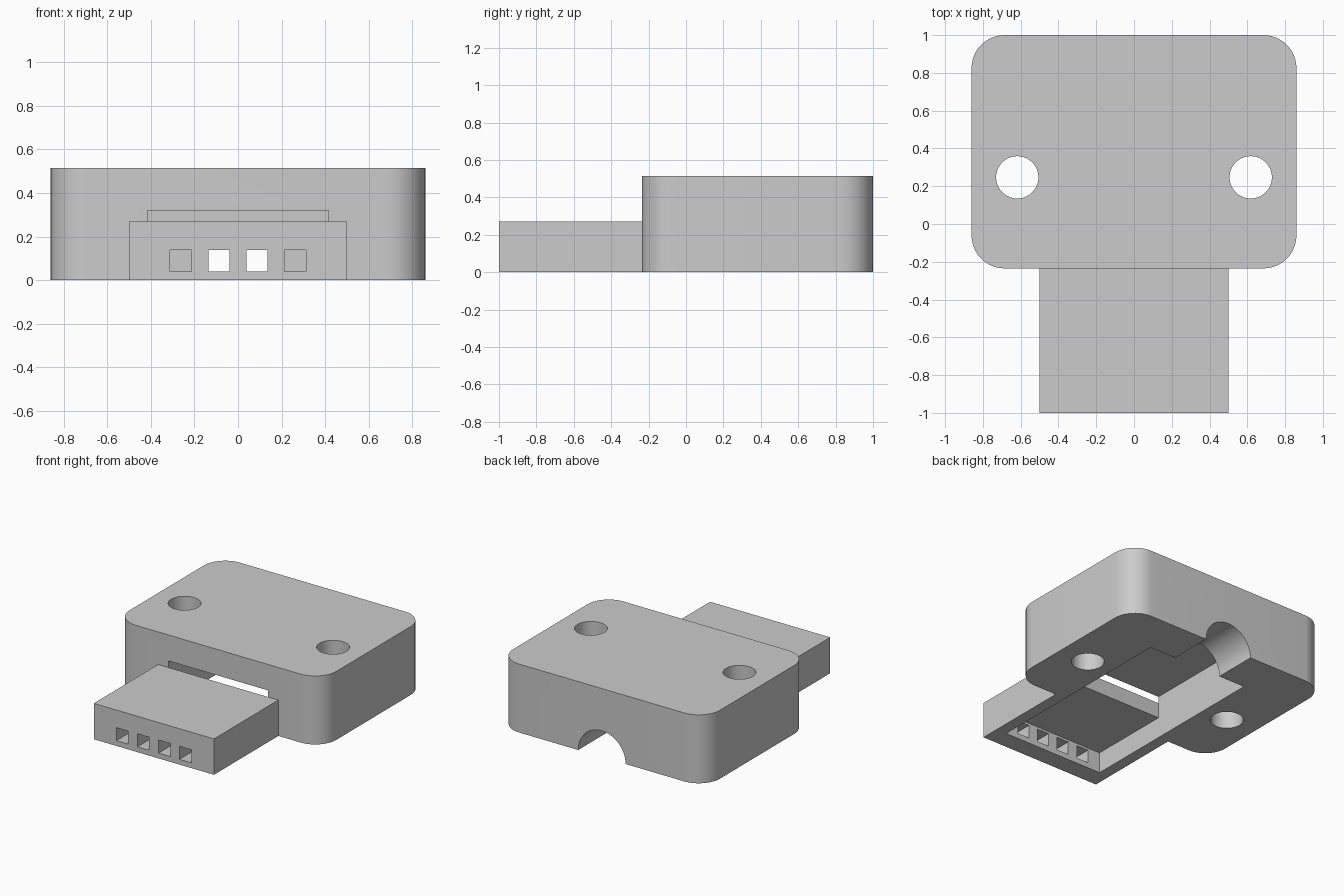
import bpy
import bmesh
import math
from mathutils import Matrix, Vector

default_cube = bpy.data.objects.get("Cube")
if default_cube:
    bpy.data.objects.remove(default_cube)

grey = bpy.data.materials.new("plain grey")
grey.use_nodes = True
colour = (0.6, 0.6, 0.6, 1)
grey.diffuse_color = colour
grey.node_tree.nodes["Principled BSDF"].inputs["Base Color"].default_value = colour


def make_object(name, bm):
    mesh = bpy.data.meshes.new(name)
    bm.to_mesh(mesh)
    bm.free()
    mesh.materials.append(grey)
    obj = bpy.data.objects.new(name, mesh)
    bpy.context.collection.objects.link(obj)
    return obj


def box(name, low, high, corner_radius=0):
    """Box between two corners, with optional rounded upright edges."""
    low, high = Vector(low), Vector(high)
    bm = bmesh.new()
    bmesh.ops.create_cube(bm, size=1)
    bmesh.ops.scale(bm, vec=high - low, verts=bm.verts)
    bmesh.ops.translate(bm, vec=(low + high) / 2, verts=bm.verts)
    if corner_radius:
        upright = [e for e in bm.edges
                   if abs(e.verts[0].co.z - e.verts[1].co.z) > 0.1]
        bmesh.ops.bevel(bm, geom=upright, offset=corner_radius, segments=12,
                        profile=0.5, affect='EDGES')
    return make_object(name, bm)


def cylinder(name, radius, length, centre, along_y=False):
    bm = bmesh.new()
    turn = Matrix.Rotation(math.pi / 2 if along_y else 0, 4, 'X')
    bmesh.ops.create_cone(bm, cap_ends=True, segments=64, radius1=radius,
                          radius2=radius, depth=length,
                          matrix=Matrix.Translation(centre) @ turn)
    return make_object(name, bm)


def cut(target, cutters):
    """Subtract each cutter, then remove it and set the shading."""
    bpy.ops.object.select_all(action='DESELECT')
    bpy.context.view_layer.objects.active = target
    target.select_set(True)
    for cutter in cutters:
        cutter.hide_render = True
        mod = target.modifiers.new("cut", 'BOOLEAN')
        mod.operation = 'DIFFERENCE'
        mod.solver = 'EXACT'
        mod.object = cutter
        bpy.ops.object.modifier_apply(modifier=mod.name)
        bpy.data.objects.remove(cutter)
    bpy.ops.object.shade_smooth_by_angle(angle=math.radians(30))


JOINT = -0.235      # where the plug meets the housing
INNER = 0.415       # half width of the hollow

# Housing: rounded block, hollow below, cable exit at the back, screw holes
housing = box("housing", (-0.86, JOINT, 0), (0.86, 1, 0.515), 0.175)
hollow = box("hollow_cutter", (-INNER, -0.5, -0.1), (INNER, 0.67, 0.32))
cable_exit = cylinder("cable_cutter", 0.197, 0.8, (0, 0.9, 0), along_y=True)
screw_holes = [cylinder("screw_cutter", 0.112, 2, (side * 0.618, 0.247, 0))
               for side in (-1, 1)]
cut(housing, [hollow, cable_exit] + screw_holes)

# Plug: shell open below and behind, four square contact openings in front
plug = box("plug_shell", (-0.5, -1, 0), (0.5, JOINT, 0.27))
plug_hollow = box("plug_cutter", (-INNER, -0.86, -0.1), (INNER, 0, 0.155))
contacts = []
for i in range(4):
    x = (i - 1.5) * 0.175
    contacts.append(box("contact_cutter", (x - 0.049, -1.1, 0.04),
                        (x + 0.049, -0.8, 0.138)))
cut(plug, [plug_hollow] + contacts)
